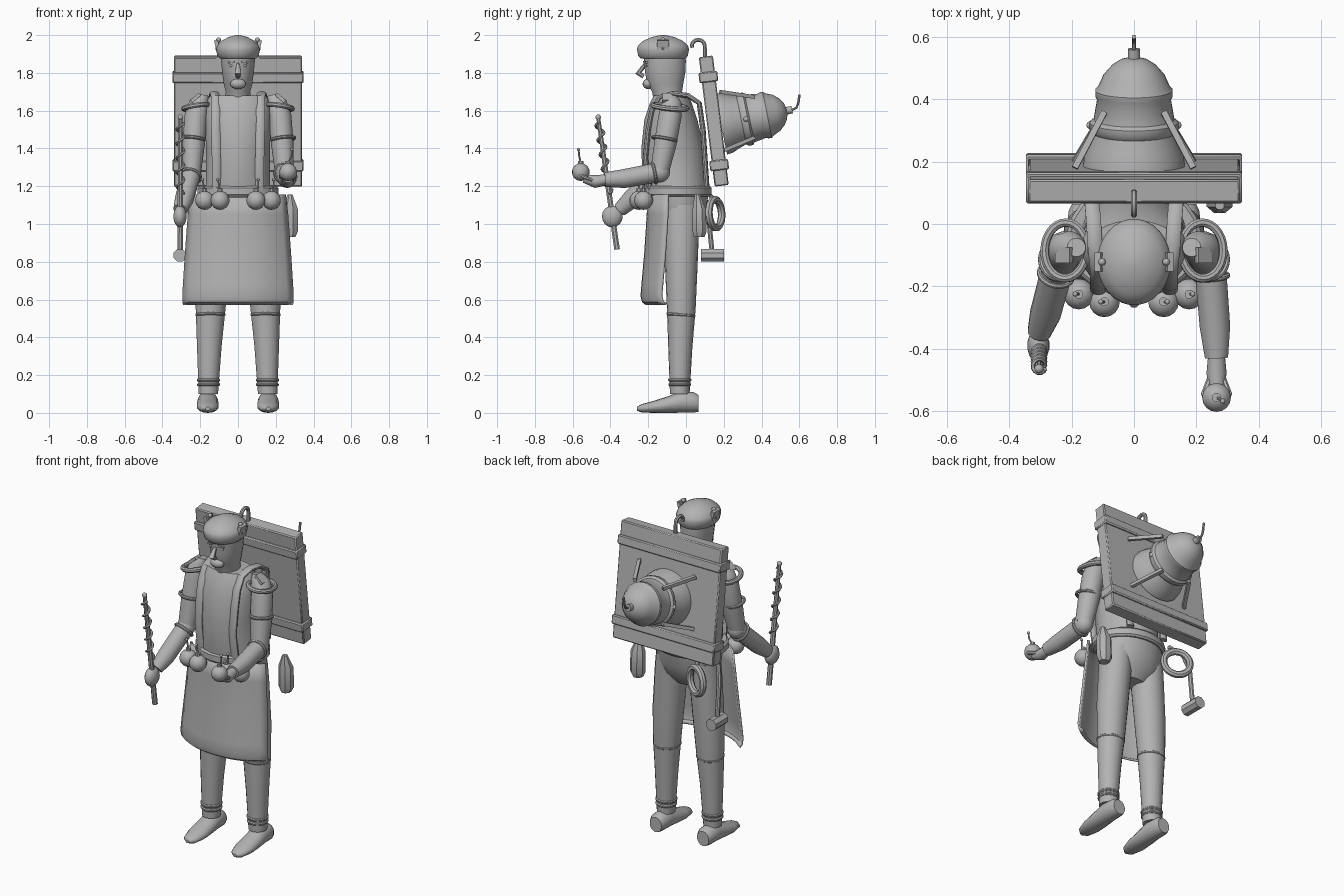
import bpy, bmesh, math
from mathutils import Vector as V, Matrix

grey = bpy.data.materials.new("plain_grey")
grey.diffuse_color = (0.45, 0.45, 0.45, 1)


def finish(name, bm):
    bmesh.ops.recalc_face_normals(bm, faces=bm.faces)
    me = bpy.data.meshes.new(name)
    bm.to_mesh(me)
    bm.free()
    ob = bpy.data.objects.new(name, me)
    bpy.context.collection.objects.link(ob)
    me.materials.append(grey)
    return ob


def sweep(name, pts, radii, n=16, axis=None, ref=(1, 0, 0), closed=False):
    """Skin rings along a path; a radius is a number or an (a, b) pair."""
    bm = bmesh.new()
    pts = [V(p) for p in pts]
    if not isinstance(radii, list):
        radii = [radii] * len(pts)
    rings = []
    for i, (p, r) in enumerate(zip(pts, radii)):
        a, b = r if isinstance(r, tuple) else (r, r)
        prev = pts[i - 1] if closed else pts[max(i - 1, 0)]
        nxt = pts[(i + 1) % len(pts)] if closed else pts[min(i + 1, len(pts) - 1)]
        t = V(axis).normalized() if axis else (nxt - prev).normalized()
        u = V(ref) - t * t.dot(V(ref))
        u.normalize()
        v = t.cross(u)
        ang = [2 * math.pi * (k + 0.5) / n for k in range(n)]
        rings.append([bm.verts.new(p + u * a * math.cos(q) + v * b * math.sin(q)) for q in ang])
    for i in range(len(rings) if closed else len(rings) - 1):
        A, B = rings[i], rings[(i + 1) % len(rings)]
        for k in range(n):
            bm.faces.new((A[k], A[(k + 1) % n], B[(k + 1) % n], B[k]))
    if not closed:
        bm.faces.new(rings[0])
        bm.faces.new(rings[-1])
    return finish(name, bm)


def stack(name, rows, x=0, n=24):
    """Horizontal ellipses: rows of (z, centre y, half width, half depth)."""
    return sweep(name, [(x, y, z) for z, y, _, _ in rows],
                 [(a, b) for _, _, a, b in rows], n, axis=(0, 0, 1))


def ball(name, c, size, seg=14):
    bm = bmesh.new()
    bmesh.ops.create_uvsphere(bm, u_segments=seg, v_segments=seg // 2 + 1, radius=1)
    bm.transform(Matrix.Translation(c) @ Matrix.Diagonal((*size, 1)))
    return finish(name, bm)


def box(name, c, size, rot=(0, 0, 0), bevel=0.0):
    bm = bmesh.new()
    bmesh.ops.create_cube(bm, size=1)
    bm.transform(Matrix.Diagonal((*size, 1)))
    ob = finish(name, bm)
    ob.location, ob.rotation_euler = c, rot
    if bevel:
        m = ob.modifiers.new("bevel", 'BEVEL')
        m.width, m.segments = bevel, 1
    return ob


def ring(name, c, a, b, tube, normal=(0, 0, 1), n=28):
    w = V(normal).normalized()
    u = V((0, 1, 0)).cross(w).normalized()
    v = w.cross(u)
    q = [2 * math.pi * k / n for k in range(n)]
    return sweep(name, [V(c) + u * a * math.cos(t) + v * b * math.sin(t) for t in q],
                 tube, 8, ref=w, closed=True)


# body
stack("torso", [(1.14, -.05, .19, .165), (1.2, -.055, .172, .175), (1.4, -.07, .17, .168),
                (1.55, -.08, .178, .142), (1.64, -.08, .172, .112), (1.68, -.08, .15, .092)])
stack("belt", [(1.145, -.05, .205, .178), (1.155, -.05, .217, .187), (1.19, -.05, .217, .187),
               (1.2, -.05, .205, .178)])
stack("hips", [(1.15, -.04, .195, .16), (1.07, -.03, .195, .135), (1.0, -.025, .17, .105),
               (.94, -.025, .09, .06)])

# head and face
stack("head", [(1.64, -.095, .07, .075), (1.7, -.1, .065, .08), (1.74, -.11, .076, .096),
               (1.8, -.11, .084, .107), (1.86, -.112, .09, .112), (1.93, -.115, .09, .112)])
stack("cap", [(1.875, -.12, .095, .118), (1.89, -.122, .11, .132), (1.925, -.122, .118, .139),
              (1.945, -.122, .112, .133), (1.97, -.122, .088, .105), (1.99, -.122, .05, .06),
              (2.0, -.122, .01, .012)], n=28)
sweep("nose", [(0, -.215, 1.85), (0, -.235, 1.82), (0, -.252, 1.80), (0, -.225, 1.78)],
      [.008, .013, .018, .012], 8)
ball("beard", (0, -.2, 1.742), (.043, .03, .028))
for s in (-1, 1):
    box("brow", (s * .036, -.215, 1.857), (.035, .012, .009), (0, s * .12, s * .35))
    ball("eye", (s * .036, -.207, 1.838), (.012, .009, .007), 10)
    box("cap_clip", (s * .11, -.122, 1.945), (.02, .062, .058), (0, s * .25, 0))
    sweep("cap_pin", [(s * .112, -.122, 1.92), (s * .105, -.122, 1.975)], .009, 8)
    ball("cap_pin_knob", (s * .103, -.122, 1.975), (.013, .013, .013), 8)

# legs and feet
for s in (-1, 1):
    sweep("leg", [(s * .105, -.025, 1.1), (s * .115, -.025, 1.0), (s * .135, -.025, .75),
                  (s * .145, -.025, .55), (s * .152, -.03, .35), (s * .157, -.033, .1)],
          [(.09, .1), (.092, .095), (.09, .085), (.08, .076), (.066, .064), (.052, .052)],
          18, axis=(0, 0, 1))
    for z, a in ((.15, .052), (.175, .053)):
        ring("ankle_roll", (s * .156, -.033, z), a, a, .009)
    ring("knee_crease", (s * .146, -.027, .52), .072, .069, .009, (0, .08, 1))
    sweep("foot", [(s * .16, y, z) for y, z in ((.065, .05), (.04, .056), (-.03, .058), (-.09, .045),
                                               (-.17, .032), (-.235, .024), (-.26, .022))],
          [(.04, .045), (.052, .054), (.055, .057), (.058, .045), (.058, .032), (.04, .022), (.012, .01)],
          14, axis=(0, -1, 0))

# straps over the shoulders, running down to the belt
for s in (-1, 1):
    sweep("strap", [(s * x, y, z) for x, y, z in ((.115, -.19, 1.18), (.115, -.215, 1.35), (.118, -.2, 1.5),
                    (.118, -.18, 1.6), (.118, -.14, 1.67), (.125, -.07, 1.69), (.13, .01, 1.68),
                    (.135, .07, 1.64), (.13, .09, 1.5), (.12, .11, 1.2))], (.025, .014), 10)

# arms, sleeves and hands
shoulder, bend = (.205, -.075, 1.65), (.245, -.14, 1.275)
wrists = {-1: [(.285, -.29, 1.13), (.305, -.35, 1.075)], 1: [(.26, -.33, 1.24), (.265, -.43, 1.235)]}
for s in (-1, 1):
    m = lambda p: (s * p[0], p[1], p[2])
    w1, w2 = wrists[s]
    sweep("upper_arm", [m(p) for p in ((.185, -.075, 1.68), shoulder, (.222, -.085, 1.57), (.235, -.11, 1.42), bend)],
          [.03, .052, .062, .06, .05], 16, axis=(s * .1, -.15, -1))
    ball("elbow", m(bend), (.052, .056, .056))
    ring("sleeve_cuff", m((.24, -.115, 1.45)), .06, .062, .009, (s * .1, -.17, -1))
    ring("shoulder_ring", m((.22, -.085, 1.62)), .068, .09, .014, (s * .15, .1, 1))
    box("shoulder_tab", m((.225, -.1, 1.668)), (.06, .05, .018), (0, s * .7, 0))
    sweep("forearm", [m(bend), m(w1), m(w2)], [.052, .05, .038], 14)
    ring("elbow_cuff", (V(m(bend)) * .85 + V(m(w1)) * .15), .053, .053, .009,
         (V(m(w1)) - V(m(bend))))
ball("staff_hand", (-.307, -.39, 1.04), (.036, .055, .058))
sweep("ball_hand", [(.265, -.42, 1.235), (.265, -.48, 1.225), (.265, -.54, 1.24)], [.028, .034, .022], 10)
for x in (-.03, .03):
    sweep("finger", [(.265 + x * .6, -.49, 1.23), (.265 + x * 1.3, -.545, 1.25), (.265 + x, -.575, 1.275)], .011, 8)


# round flasks with a stopper and fuse
def flask(c, r, fuse):
    c = V(c)
    ball("flask", c, (r, r, r), 16)
    sweep("flask_stopper", [c + V((0, 0, r * .8)), c + V((0, 0, r * 1.25))], .015, 8)
    tip = c + V(fuse)
    sweep("flask_fuse", [c + V((0, 0, r)), c.lerp(tip, .7) + V((.004, 0, 0)), tip], .005, 6)
    ball("fuse_tip", tip, (.009, .009, .009), 8)


flask((.265, -.557, 1.275), .047, (.02, -.012, .12))
for s in (-1, 1):
    flask((s * .177, -.225, 1.125), .05, (s * .012, 0, .11))
    flask((s * .095, -.25, 1.125), .05, (s * .012, 0, .11))

# staff with a spiral wrap
low, top = V((-.305, -.365, .865)), V((-.305, -.465, 1.565))
axis = (top - low).normalized()
side = V((1, 0, 0))
fore = axis.cross(side)
sweep("staff", [low, low.lerp(top, .5), top], [.016, .015, .011], 8)
ball("staff_knob", top, (.015, .015, .015), 10)
sweep("staff_spiral", [low.lerp(top, .42 + .54 * k / 60) + side * .02 * math.cos(k * .52)
                       + fore * .02 * math.sin(k * .52) for k in range(61)], .007, 6, ref=axis)

# apron: curved sheet with a rolled hem
bm = bmesh.new()
rows = [(1.155, -.2, .25), (1.05, -.202, .262), (.85, -.215, .277), (.68, -.23, .288),
        (.62, -.235, .291), (.59, -.228, .291), (.576, -.21, .288)]
cols = 16
grid = []
for z, y, w in rows:
    us = [2 * i / cols - 1 for i in range(cols + 1)]
    grid.append([bm.verts.new((u * w, y + .105 * abs(u) ** 2.4, z)) for u in us])
for A, B in zip(grid, grid[1:]):
    for i in range(cols):
        bm.faces.new((A[i], A[i + 1], B[i + 1], B[i]))
apron = finish("apron", bm)
mod = apron.modifiers.new("thickness", 'SOLIDIFY')
mod.thickness, mod.offset = .012, 0

# belt gear: pouch, hammer, rope ring
stack("pouch", [(1.155, .06, .015, .015), (1.08, .07, .045, .038), (.96, .072, .045, .04),
                (.93, .07, .03, .03)], x=.275, n=8)
sweep("hammer_handle", [(-.28, .09, 1.17), (-.305, .115, 1.08), (-.308, .14, .83)], .014, 8)
sweep("hammer_head", [(-.308, .08, .834), (-.308, .2, .834)], .036, 8)
ring("rope_ring", (-.18, .155, 1.055), .075, .075, .02, (.45, .9, .05))
sweep("ring_loop", [(-.16, .11, 1.17), (-.175, .15, 1.13)], .012, 8)

# tilted back panel with bands
tilt = .122
box("back_panel", (0, .147, 1.545), (.68, .075, .69), (tilt, 0, 0), .006)
for d in (.235, -.235):
    box("panel_band", (0, .147 - d * math.sin(tilt), 1.545 + d * math.cos(tilt)),
        (.694, .1, .055), (tilt, 0, 0), .006)
sweep("panel_hook", [(0, .1, 1.86), (0, .1, 1.93)] + [(0, .065 + .034 * math.cos(a), 1.945 + .03 * math.sin(a))
      for a in [k * math.pi / 8 for k in range(10)]], .011, 8)

# bell on the panel
base, along = V((0, .185, 1.528)), V((0, .974, .2)).normalized()
prof = [(0, .165), (.035, .16), (.07, .145), (.11, .132), (.125, .143), (.145, .143), (.155, .13),
        (.22, .119), (.232, .125), (.25, .125), (.262, .115), (.3, .098), (.33, .072), (.348, .045), (.355, .02)]
sweep("bell", [base + along * t for t, _ in prof], [r for _, r in prof], 28, axis=along)
sweep("bell_knob", [base + along * .35, base + along * .385], .02, 10)
sweep("bell_hook", [(0, .555, 1.602), (0, .585, 1.615), (0, .595, 1.645), (0, .601, 1.685)], .007, 8)
for s in (-1, 1):
    ball("bell_bolt", base + along * .135 + V((s * .14, 0, 0)), (.014, .014, .014), 8)
    for h in (-1, 1):
        sweep("bell_strut", [(s * .19, .19 - h * .01, 1.545 + h * .155), (s * .095, .36, 1.565 + h * .108)], .014, 4)

# smooth shading with sharp edges kept
for ob in bpy.data.objects:
    ob.select_set(True)
    bpy.context.view_layer.objects.active = ob
bpy.ops.object.shade_smooth_by_angle(angle=math.radians(38))
